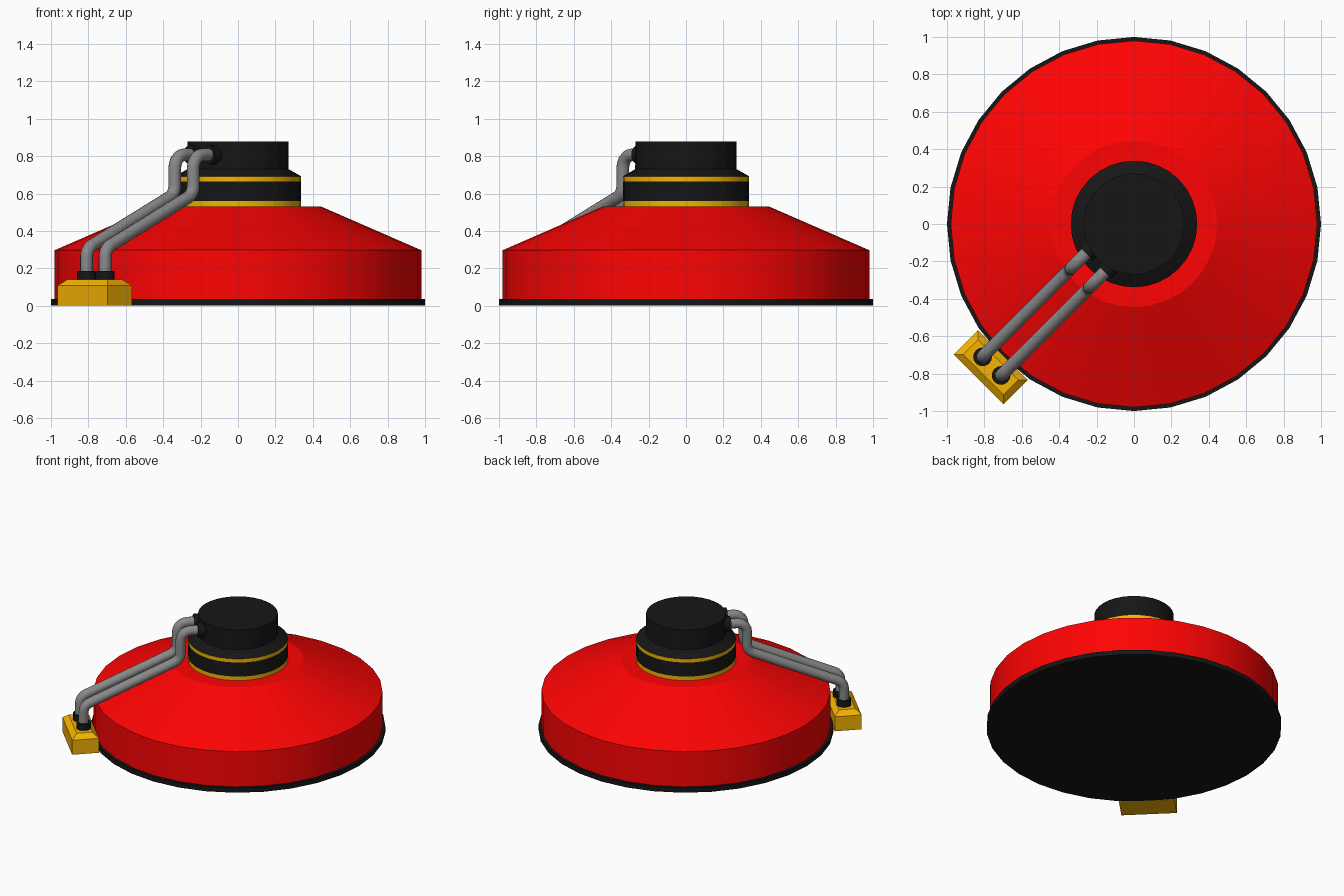
import bpy, bmesh, math
from mathutils import Vector, Matrix

if "Cube" in bpy.data.objects:
    bpy.data.objects.remove(bpy.data.objects["Cube"])


def material(name, rgb):
    m = bpy.data.materials.new(name)
    m.diffuse_color = (*rgb, 1)
    m.use_nodes = True
    m.node_tree.nodes["Principled BSDF"].inputs["Base Color"].default_value = m.diffuse_color
    return m


RED = material("red_paint", (1.0, 0.001, 0.001))
BLACK = material("black_rubber", (0.008, 0.008, 0.008))
GOLD = material("yellow_paint", (0.92, 0.45, 0.001))
STEEL = material("grey_metal", (0.25, 0.25, 0.25))


def finish(name, bm, mat, angle=None, matrix=None):
    bmesh.ops.recalc_face_normals(bm, faces=bm.faces[:])
    me = bpy.data.meshes.new(name)
    bm.to_mesh(me)
    bm.free()
    ob = bpy.data.objects.new(name, me)
    bpy.context.collection.objects.link(ob)
    me.materials.append(mat)
    if matrix:
        ob.matrix_world = matrix
    if angle:
        bpy.ops.object.select_all(action='DESELECT')
        ob.select_set(True)
        bpy.context.view_layer.objects.active = ob
        bpy.ops.object.shade_smooth_by_angle(angle=math.radians(angle))
    return ob


def skin(bm, rings):
    """Bridge successive vertex rings and cap both ends."""
    rings = [[bm.verts.new(p) for p in r] for r in rings]
    n = len(rings[0])
    for a, b in zip(rings, rings[1:]):
        for i in range(n):
            j = (i + 1) % n
            bm.faces.new((a[i], a[j], b[j], b[i]))
    bm.faces.new(rings[0])
    bm.faces.new(rings[-1])


def lathe(name, profile, mat, sides=32, angle=20, matrix=None):
    bm = bmesh.new()
    step = math.tau / sides
    skin(bm, [[(r * math.cos(i * step), r * math.sin(i * step), z)
               for i in range(sides)] for r, z in profile])
    return finish(name, bm, mat, angle, matrix)


def round_corners(pts, radius, steps=5):
    """Replace each inner corner of a path with an arc."""
    out = [pts[0]]
    for a, b, c in zip(pts, pts[1:], pts[2:]):
        u, v = (a - b).normalized(), (c - b).normalized()
        half = u.angle(v) / 2
        centre = b + (u + v).normalized() * radius / math.sin(half)
        p = (b + u * radius / math.tan(half) - centre).normalized()
        q = (b + v * radius / math.tan(half) - centre).normalized()
        out += [centre + p.slerp(q, k / steps).normalized() * radius
                for k in range(steps + 1)]
    return out + [pts[-1]]


def pipe(name, path, radius, mat, matrix, sides=16):
    """Sweep a circle along a path lying in the local XZ plane."""
    bm = bmesh.new()
    rings = []
    for i, p in enumerate(path):
        t = (path[min(i + 1, len(path) - 1)] - p).normalized()
        t = (t + (p - path[max(i - 1, 0)]).normalized()).normalized()
        side = Vector((0, 1, 0))
        up = t.cross(side)
        rings.append([p + radius * (side * math.cos(a) + up * math.sin(a))
                      for a in (k * math.tau / sides for k in range(sides))])
    skin(bm, rings)
    return finish(name, bm, mat, 40, matrix)


# Turned body
lathe("base_plate", [(1, 0), (1, 0.035)], BLACK)
lathe("body_shell", [(0.98, 0.03), (0.98, 0.297), (0.445, 0.53)], RED)
lathe("lower_neck_band", [(0.338, 0.52), (0.338, 0.56)], GOLD)
lathe("neck", [(0.338, 0.56), (0.338, 0.665)], BLACK)
lathe("upper_neck_band", [(0.338, 0.665), (0.338, 0.692)], GOLD)
lathe("cap", [(0.338, 0.692), (0.27, 0.73), (0.27, 0.877)], BLACK)

# Everything on the side runs along the front-left diagonal (local +X)
diagonal = Matrix.Rotation(math.radians(225), 4, 'Z')

# Junction box with chamfered top
bm = bmesh.new()
skin(bm, [[(1.083 + sx * (0.092 - d), sy * (0.189 - d), z)
           for sx, sy in ((-1, -1), (1, -1), (1, 1), (-1, 1))]
          for d, z in ((0, 0), (0, 0.108), (0.037, 0.14))])
finish("junction_box", bm, GOLD, matrix=diagonal)

# Twin pipes with collars at both ends
route = [Vector((r, 0, z)) for r, z in
         ((1.075, 0.13), (1.075, 0.305), (0.408, 0.597), (0.408, 0.807), (0.24, 0.807))]
path = round_corners(route, 0.07)
for label, y in (("left", -0.07), ("right", 0.07)):
    place = diagonal @ Matrix.Translation((0, y, 0))
    pipe(label + "_pipe", path, 0.034, STEEL, place)
    lathe(label + "_box_collar", [(0.05, 0.13), (0.05, 0.185)], BLACK, 16, 30,
          place @ Matrix.Translation((1.075, 0, 0)))
    lathe(label + "_cap_collar", [(0.052, 0.2), (0.052, 0.292)], BLACK, 16, 30,
          place @ Matrix.Translation((0, 0, 0.807)) @ Matrix.Rotation(math.pi / 2, 4, 'Y'))
